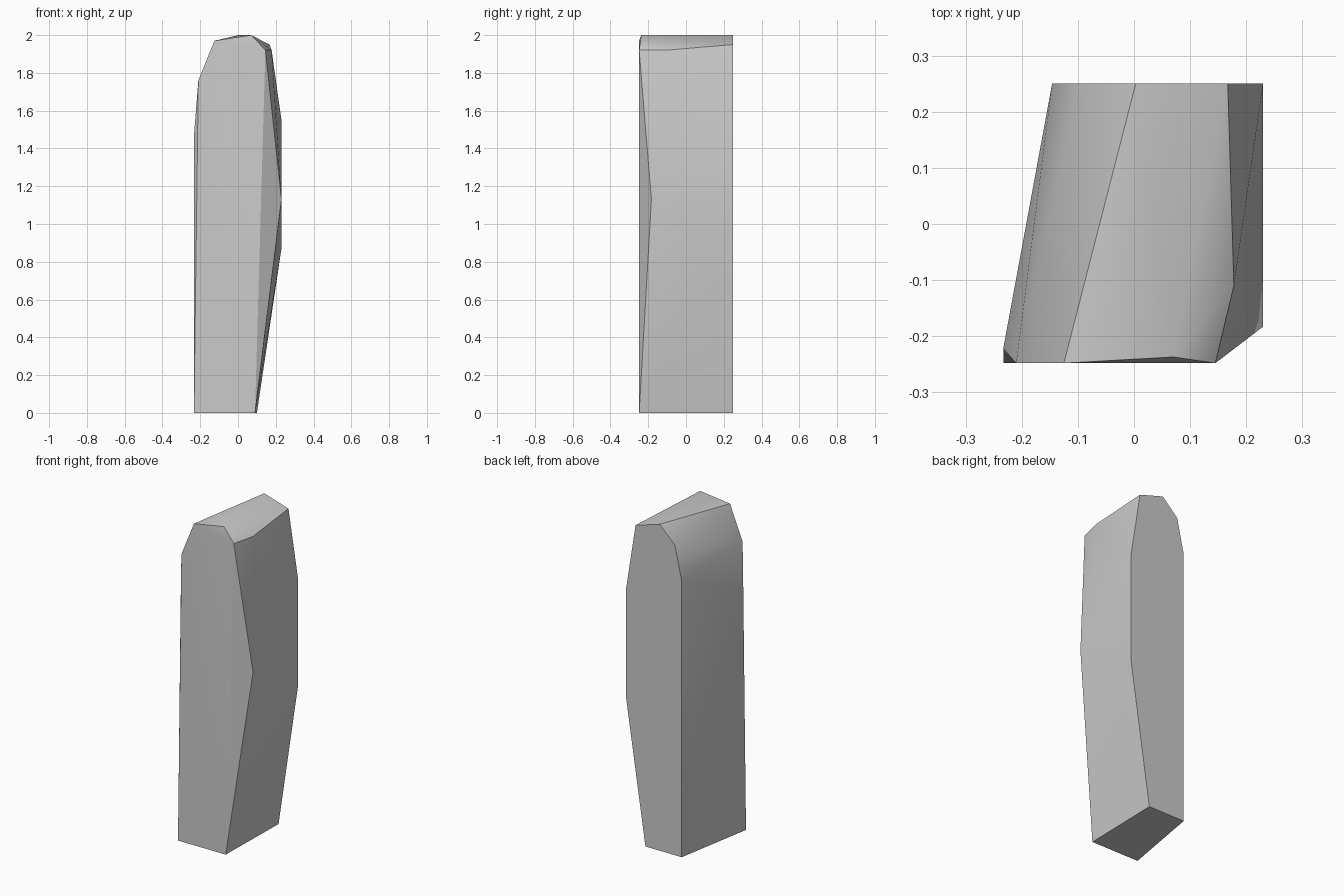
import bpy, bmesh, math

cube = bpy.data.objects.get("Cube")
if cube:
    bpy.data.objects.remove(cube, do_unlink=True)

# Plain stone grey
stone = bpy.data.materials.new("stone_grey")
stone.use_nodes = True
grey = (0.6, 0.6, 0.6, 1)
stone.diffuse_color = grey
stone.node_tree.nodes["Principled BSDF"].inputs["Base Color"].default_value = grey

# Outline of the front face, with its chamfered right corner pulled back
front = [(-0.233, -0.248, 0), (-0.233, -0.222, 1.47), (-0.21, -0.248, 1.76),
         (-0.125, -0.248, 1.97), (0.07, -0.237, 2.0), (0.145, -0.248, 1.92),
         (0.178, -0.11, 1.92), (0.23, -0.183, 1.13), (0.09, -0.248, 0)]
# Outline of the narrower back face (x, z)
back = [(-0.146, 0), (-0.146, 1.69), (-0.1, 1.9), (0.003, 2.0),
        (0.167, 1.95), (0.23, 1.55), (0.23, 0.87), (0.1, 0)]

# Faceted block wrapped around both outlines
bm = bmesh.new()
for p in front + [(x, 0.25, z) for x, z in back]:
    bm.verts.new(p)
bmesh.ops.convex_hull(bm, input=bm.verts[:])
bmesh.ops.recalc_face_normals(bm, faces=bm.faces[:])
mesh = bpy.data.meshes.new("standing_stone")
bm.to_mesh(mesh)
bm.free()
mesh.materials.append(stone)
block = bpy.data.objects.new("standing_stone", mesh)
bpy.context.collection.objects.link(block)

# Soft facets, sharp corners
bpy.ops.object.select_all(action='DESELECT')
block.select_set(True)
bpy.context.view_layer.objects.active = block
bpy.ops.object.shade_smooth_by_angle(angle=math.radians(30))
